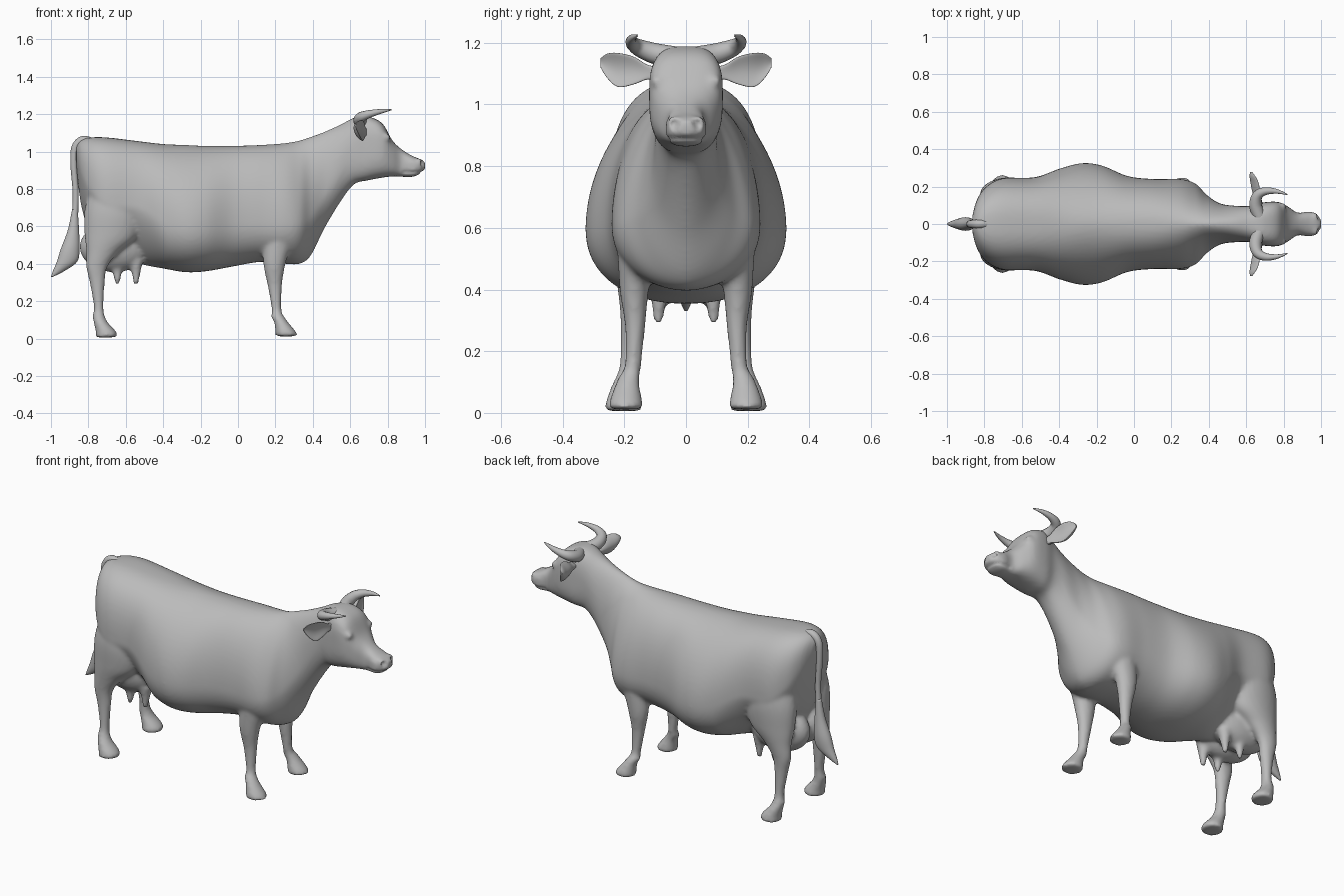
import bpy, bmesh, math
from mathutils import Vector, Matrix

if "Cube" in bpy.data.objects:
    bpy.data.objects.remove(bpy.data.objects["Cube"])

hide = bpy.data.materials.new("plain_grey")
hide.use_nodes = True
grey = (0.5, 0.5, 0.5, 1)
hide.diffuse_color = grey
hide.node_tree.nodes["Principled BSDF"].inputs["Base Color"].default_value = grey


def smooth_rows(rows, steps=6):
    """Catmull-Rom interpolation of a list of equal-length rows."""
    result = []
    for i in range(len(rows) - 1):
        a, b, c, d = (rows[max(0, min(len(rows) - 1, i + k))] for k in (-1, 0, 1, 2))
        for s in range(steps):
            t = s / steps
            result.append([q + t / 2 * (r - p + t * (2 * p - 5 * q + 4 * r - w + t * (3 * (q - r) + w - p)))
                           for p, q, r, w in zip(a, b, c, d)])
    return result + [list(rows[-1])]


def add_object(name, bm):
    bmesh.ops.recalc_face_normals(bm, faces=bm.faces)
    mesh = bpy.data.meshes.new(name)
    bm.to_mesh(mesh)
    bm.free()
    mesh.materials.append(hide)
    mesh.shade_smooth()
    obj = bpy.data.objects.new(name, mesh)
    bpy.context.collection.objects.link(obj)
    return obj


def loft(name, rows, ring, sides=32):
    """Skin closed rings; ring(row, angle) gives one point."""
    bm = bmesh.new()
    loops = [[bm.verts.new(ring(row, math.tau * k / sides)) for k in range(sides)]
             for row in smooth_rows(rows)]
    for low, high in zip(loops, loops[1:]):
        for k in range(sides):
            j = (k + 1) % sides
            bm.faces.new((low[k], low[j], high[j], high[k]))
    bm.faces.new(loops[0])
    bm.faces.new(loops[-1])
    return add_object(name, bm)


def ellipsoid(name, centre, radii):
    bm = bmesh.new()
    bmesh.ops.create_uvsphere(bm, u_segments=32, v_segments=20, radius=1,
                              matrix=Matrix.Translation(centre) @ Matrix.Diagonal((*radii, 1)))
    return add_object(name, bm)


def power(value, exponent):
    return math.copysign(abs(value) ** exponent, value)


def clamp(value, low, high):
    return max(low, min(high, value))


def body_ring(row, angle):
    x, top, bottom, width, widest, box = row
    s, c = math.sin(angle), math.cos(angle)
    if s > 0:
        return x, width * power(c, box), widest + (top - widest) * power(s, box)
    # the flank tucks in before the thigh, the brisket is keeled, the jaw is square
    low = 0.9 + clamp(-3 * (x + .38), 0, .5) - clamp(2.5 * (x - .56), 0, .25)
    low += 0.25 * math.exp(-((x - .42) / .13) ** 2)
    return x, width * power(c, low), widest + (widest - bottom) * power(s, low)


def level_ring(row, angle):
    x, y, z, along, across = row
    return x + along * math.cos(angle), y + across * math.sin(angle), z


def ear_ring(row, angle):
    # a leaf shape, dished towards the front
    x, y, z, thick, tall = row
    s, c = math.sin(angle), math.cos(angle)
    return x + thick * c + 0.5 * tall * s * s, y, z + tall * s


def tube(name, rows):
    """Round tapering tube along a path of x, y, z, radius."""
    curve = bpy.data.curves.new(name, "CURVE")
    curve.dimensions = "3D"
    curve.bevel_depth = 1
    curve.bevel_resolution = 4
    curve.use_fill_caps = True
    rows = smooth_rows(rows)
    line = curve.splines.new("POLY")
    line.points.add(len(rows) - 1)
    for point, (x, y, z, radius) in zip(line.points, rows):
        point.co = (x, y, z, 1)
        point.radius = radius
    obj = bpy.data.objects.new(name, curve)
    bpy.context.collection.objects.link(obj)
    make_mesh(obj)
    obj.data.materials.clear()
    obj.data.materials.append(hide)
    obj.data.shade_smooth()
    return obj


def select(objects):
    bpy.ops.object.select_all(action="DESELECT")
    for obj in objects:
        obj.select_set(True)
    bpy.context.view_layer.objects.active = objects[0]


def make_mesh(obj):
    select([obj])
    bpy.ops.object.convert(target="MESH")


def flip(rows, side):
    return [(x, y * side, *rest) for x, y, *rest in rows]


# Trunk, neck and head: x, top, bottom, half width, height of widest point, boxiness
trunk = [
    (-.865, 1.03, .93, .04, .98, 1), (-.84, 1.06, .72, .13, .9, .9), (-.79, 1.075, .56, .2, .8, .8),
    (-.7, 1.075, .46, .245, .72, .77), (-.53, 1.055, .4, .25, .7, .8), (-.4, 1.04, .375, .295, .63, .92),
    (-.28, 1.035, .355, .325, .6, 1.05), (-.17, 1.03, .36, .312, .6, 1.05), (-.03, 1.03, .385, .255, .62, .95),
    (.12, 1.035, .41, .24, .62, .95), (.25, 1.045, .4, .24, .61, 1.1), (.33, 1.06, .4, .215, .61, 1.25),
    (.39, 1.08, .445, .155, .65, 1.2), (.46, 1.105, .585, .11, .76, 1), (.55, 1.145, .735, .097, .92, .9),
    (.62, 1.18, .825, .097, 1, .75), (.69, 1.188, .845, .115, 1.02, .6), (.77, 1.152, .86, .118, 1.03, .65),
    (.825, 1.06, .867, .092, .97, .75), (.875, 1.012, .865, .06, .94, .8), (.935, .975, .865, .066, .925, .8),
    (.975, .96, .882, .055, .925, .85), (1, .945, .905, .025, .925, .9)]
parts = [loft("body", trunk, body_ring, 72)]

# Legs: x, y, z, half length, half width
fore = [(.21, .195, .012, .02, .035), (.255, .195, .014, .055, .055), (.255, .195, .035, .055, .054),
        (.232, .191, .085, .038, .041), (.212, .184, .118, .035, .034), (.206, .172, .155, .026, .027),
        (.197, .165, .28, .038, .033), (.194, .168, .38, .056, .045), (.203, .165, .46, .07, .054),
        (.23, .15, .6, .1, .075)]
rear = [(-.72, .2, .006, .025, .03), (-.705, .203, .01, .055, .058), (-.705, .203, .035, .055, .057),
        (-.733, .2, .085, .038, .043), (-.745, .193, .12, .033, .033), (-.745, .186, .17, .026, .028),
        (-.752, .18, .29, .039, .032), (-.755, .18, .38, .056, .039), (-.725, .178, .46, .085, .052),
        (-.68, .165, .55, .14, .078), (-.665, .15, .69, .155, .098), (-.675, .14, .85, .1, .08)]
for side in (1, -1):
    parts.append(loft("front_leg", flip(fore, side), level_ring))
    parts.append(loft("hind_leg", flip(rear, side), level_ring))
    parts.append(ellipsoid("udder", (-.66, .06 * side, .49), (.187, .1, .135)))
    parts.append(ellipsoid("brow", (.785, .092 * side, 1.075), (.03, .024, .022)))
    parts.append(ellipsoid("nose_wing", (.966, .036 * side, .94), (.026, .025, .024)))
    for x in (-.645, -.545):
        teat = [(x, .085 * side, .42, .04), (x, .088 * side, .35, .024), (x, .09 * side, .292, .014)]
        parts.append(tube("teat", teat))

# Fuse the fleshy parts into one smooth skin
select(parts)
bpy.ops.object.join()
body = bpy.context.object
remesh = body.modifiers.new("skin", "REMESH")
remesh.mode = "VOXEL"
remesh.voxel_size = 0.0105
relax = body.modifiers.new("relax", "SMOOTH")
relax.factor = 0.5
relax.iterations = 7
make_mesh(body)

# Nostrils and mouth pressed into the muzzle
for vert in body.data.vertices:
    co = vert.co
    if co.x > .88:
        for side in (1, -1):
            gap = (co - Vector((.99, .038 * side, .937))).length
            co.x -= .022 * max(0, 1 - gap / .022)
        crease = max(0, 1 - abs(co.z - .89) / .011)
        co.y *= 1 - .12 * crease
        co.x -= .012 * crease * max(0, (co.x - .94) / .06)
body.data.shade_smooth()

# Ears and horns
ear = [(.675, .08, 1.1, .02, .02), (.665, .125, 1.105, .018, .024), (.65, .17, 1.11, .017, .045),
       (.637, .22, 1.112, .014, .055), (.628, .255, 1.125, .01, .04), (.625, .277, 1.135, .004, .015)]
horn = [(.67, .04, 1.155, .034), (.65, .1, 1.165, .034), (.66, .152, 1.184, .028),
        (.7, .175, 1.2, .021), (.76, .175, 1.214, .013), (.82, .158, 1.224, .003)]
for side, label in ((1, "left"), (-1, "right")):
    loft(label + "_ear", flip(ear, side), ear_ring)
    tube(label + "_horn", flip(horn, side))

# Tail and its tuft
tube("tail", [(-.77, 0, 1.05, .02), (-.83, 0, 1.06, .023), (-.87, 0, 1.02, .021),
              (-.878, 0, .93, .018), (-.868, 0, .78, .016), (-.872, 0, .66, .017), (-.885, 0, .58, .02)])
loft("tail_tuft", [(-.872, 0, .69, .015, .015), (-.88, 0, .58, .03, .026), (-.897, 0, .48, .05, .036),
                   (-.915, 0, .41, .054, .032), (-.96, 0, .36, .03, .018), (-.995, 0, .33, .005, .005)], level_ring)
bpy.ops.object.select_all(action="DESELECT")
